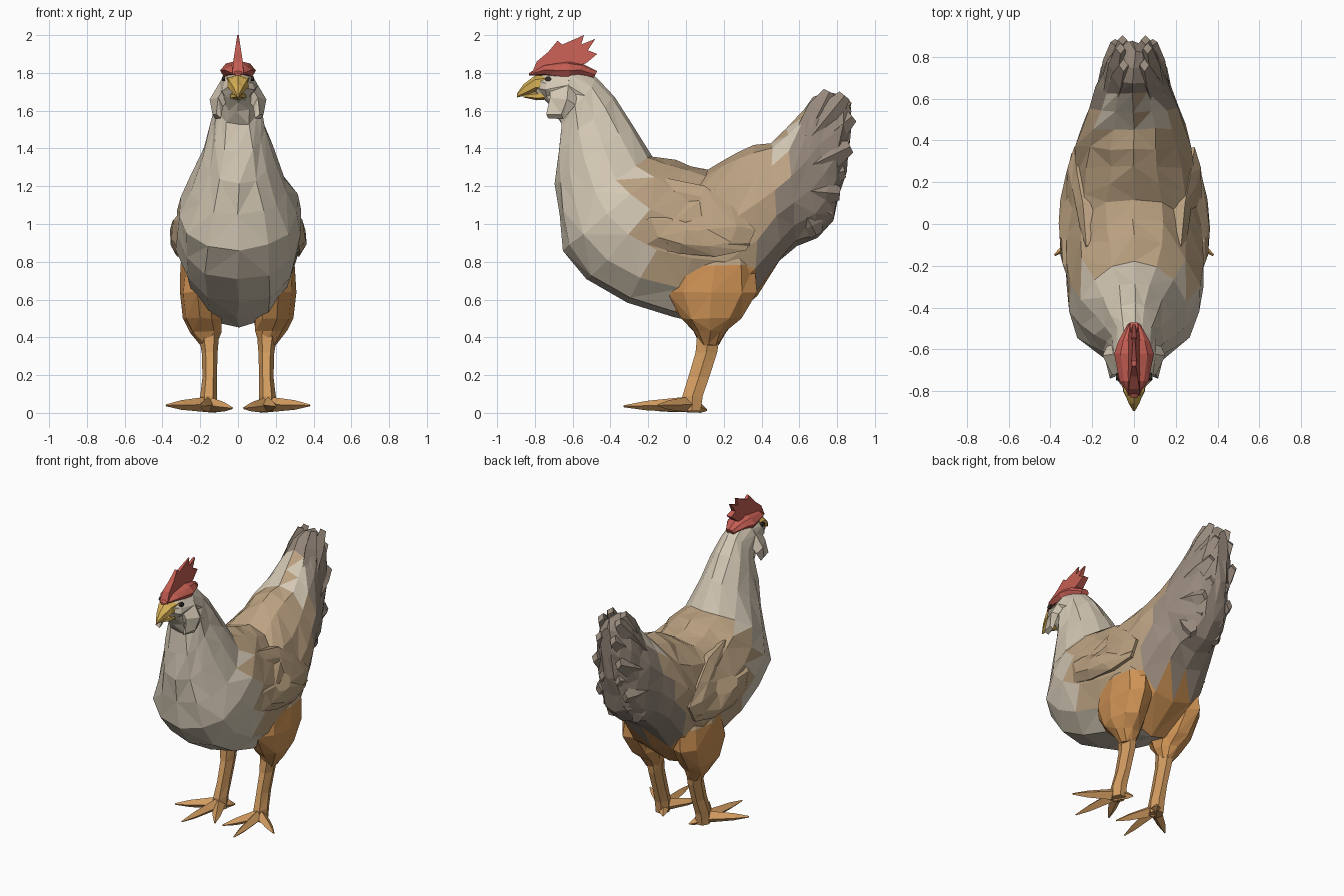
import bpy, bmesh, math, random
from mathutils import Vector

random.seed(4)
COLOURS = {
    "cream": (0.66, 0.58, 0.46), "tan": (0.50, 0.36, 0.22),
    "tail_brown": (0.31, 0.25, 0.20), "orange": (0.62, 0.29, 0.09),
    "comb_red": (0.55, 0.11, 0.085), "beak_yellow": (0.66, 0.42, 0.09),
    "leg_orange": (0.66, 0.34, 0.12), "eye_dark": (0.04, 0.03, 0.025),
}
MATS = {}
for key, rgb in COLOURS.items():
    MATS[key] = bpy.data.materials.new(key)
    MATS[key].diffuse_color = (*rgb, 1)


def finish(name, bm, rule):
    """Turn a bmesh into a flat shaded object; rule is a colour or f(centre)."""
    bmesh.ops.recalc_face_normals(bm, faces=bm.faces)
    names = list(COLOURS) if callable(rule) else [rule]
    mesh = bpy.data.meshes.new(name)
    for n in names:
        mesh.materials.append(MATS[n])
    if callable(rule):
        for f in bm.faces:
            f.material_index = names.index(rule(f.calc_center_median()))
    bm.to_mesh(mesh)
    bm.free()
    ob = bpy.data.objects.new(name, mesh)
    bpy.context.collection.objects.link(ob)
    return ob


def skin(name, rings, rule, jitter=0.0):
    """Bridge equal-sized rings of points and cap both ends."""
    bm = bmesh.new()
    loops = []
    for ring in rings:
        loops.append([bm.verts.new(Vector(p) + Vector([random.uniform(-jitter, jitter)
                      for _ in range(3)])) for p in ring])
    n = len(loops[0])
    for a, b in zip(loops, loops[1:]):
        for i in range(n):
            j = (i + 1) % n
            if random.random() < 0.5:
                bm.faces.new((a[i], a[j], b[j]))
                bm.faces.new((a[i], b[j], b[i]))
            else:
                bm.faces.new((a[i], a[j], b[i]))
                bm.faces.new((a[j], b[j], b[i]))
    bm.faces.new(loops[0])
    bm.faces.new(loops[-1])
    return finish(name, bm, rule)


def slices(stations, n):
    """Rings from (top y, top z, bottom y, bottom z, half width), fuller below."""
    rings = []
    for ty, tz, by, bz, w in stations:
        mid, half = Vector((0, ty + by, tz + bz)) / 2, Vector((0, ty - by, tz - bz)) / 2
        ring = []
        for i in range(n):
            a = math.tau * i / n
            s, c = math.sin(a), math.cos(a)
            x = math.copysign(abs(s) ** (0.8 if c < 0 else 1.12), s)
            ring.append(mid + half * c + Vector((w * x, 0, 0)))
        rings.append(ring)
    return rings


def flat_rings(stations, n, s):
    """Horizontal rings from (x, y, z, radius x, radius y)."""
    return [[(s * (x + rx * math.cos(math.tau * i / n)), y + ry * math.sin(math.tau * i / n), z)
             for i in range(n)] for x, y, z, rx, ry in stations]


def spike(name, base, tip, side, up, rule, middle=0.6, end=0.12):
    """Blade with a diamond section, scaled by middle and end along its length."""
    base, tip, side, up = map(Vector, (base, tip, side, up))
    rings = []
    for t, k in ((0, 1), (0.65, middle), (1, end)):
        c = base.lerp(tip, t)
        rings.append([c + side * k, c + up * k, c - side * k, c - up * k])
    return skin(name, rings, rule)


def plumage(c):
    x, y, z = c
    if 0.45 < y < 0.60 and z > 1.38 and abs(x) > 0.03:
        return "cream"
    if y > 0.35 + (z - 0.85) * 0.38 and z > 0.72:
        return "tail_brown"
    if y < (-0.30 if 1.08 < z < 1.22 else -0.22) or (z < 0.68 and y < -0.10):
        return "cream"
    if abs(x) < 0.13 and z < 0.6 and y < 0.2:
        return "cream"
    if z < 0.76 and y > -0.05:
        return "orange"
    return "tan"


# Head, neck, breast, back and tail core in one skin
skin("body", slices([
    (-0.80, 1.77, -0.79, 1.70, 0.04), (-0.74, 1.81, -0.74, 1.65, 0.08),
    (-0.58, 1.835, -0.69, 1.60, 0.10), (-0.47, 1.78, -0.66, 1.52, 0.115),
    (-0.38, 1.68, -0.68, 1.38, 0.14), (-0.28, 1.53, -0.69, 1.22, 0.19),
    (-0.18, 1.36, -0.67, 1.05, 0.255), (-0.06, 1.335, -0.65, 0.86, 0.32),
    (0.03, 1.31, -0.52, 0.70, 0.335), (0.12, 1.29, -0.32, 0.58, 0.33),
    (0.20, 1.34, -0.07, 0.50, 0.31), (0.28, 1.38, 0.18, 0.45, 0.295),
    (0.36, 1.41, 0.38, 0.61, 0.28), (0.45, 1.43, 0.50, 0.80, 0.25),
    (0.53, 1.50, 0.59, 0.88, 0.215), (0.62, 1.60, 0.69, 0.92, 0.185),
    (0.67, 1.67, 0.78, 1.02, 0.155), (0.75, 1.70, 0.815, 1.14, 0.125),
    (0.83, 1.69, 0.845, 1.28, 0.09), (0.87, 1.64, 0.865, 1.42, 0.045)], 14), plumage, 0.009)

# Comb: a cap over the crown and a thin jagged crest
skin("comb_base", slices([
    (-0.83, 1.80, -0.83, 1.785, 0.015), (-0.75, 1.845, -0.75, 1.785, 0.07),
    (-0.62, 1.865, -0.62, 1.76, 0.095), (-0.55, 1.85, -0.57, 1.78, 0.075),
    (-0.47, 1.81, -0.49, 1.77, 0.03)], 8), "comb_red")
crest = [(-0.82, 1.79), (-0.79, 1.86), (-0.73, 1.91), (-0.68, 1.97), (-0.655, 1.95),
         (-0.54, 2.00), (-0.555, 1.95), (-0.48, 1.98), (-0.52, 1.92), (-0.47, 1.90),
         (-0.53, 1.85), (-0.62, 1.83)]
skin("comb_crest", [[(s * (0.004 + 0.026 * min(1, (2.0 - z) / 0.17)), y, z) for y, z in crest]
                    for s in (-1, 1)], "comb_red")

# Beak: upper hooked half and lower half
skin("upper_beak", slices([(-0.72, 1.80, -0.72, 1.70, 0.07), (-0.80, 1.785, -0.80, 1.70, 0.058),
                           (-0.86, 1.74, -0.85, 1.68, 0.03), (-0.895, 1.69, -0.895, 1.67, 0.005)], 6),
     "beak_yellow")
skin("lower_beak", slices([(-0.72, 1.71, -0.72, 1.66, 0.055), (-0.79, 1.70, -0.79, 1.655, 0.04),
                           (-0.86, 1.685, -0.86, 1.67, 0.01)], 6), "beak_yellow")

# Tail feather tips (y, z) with the half spread of the pair
FEATHERS = [(0.76, 1.70, 0.05), (0.84, 1.68, 0.065), (0.88, 1.57, 0.055), (0.87, 1.41, 0.09),
            (0.84, 1.28, 0.06), (0.815, 1.16, 0.10), (0.77, 1.05, 0.07), (0.69, 0.94, 0.09)]
WING = [(-0.33, 1.12), (-0.27, 1.02), (-0.21, 0.89), (-0.04, 0.84), (0.16, 0.83), (0.32, 0.86),
        (0.37, 0.97), (0.24, 1.10), (0.10, 1.20), (-0.10, 1.24)]

for s, tag in ((1, "right"), (-1, "left")):
    # Eye and cheek lobe
    skin(tag + "_eye", [[(s * x, -0.73 + 0.018 * math.cos(a), 1.768 + 0.014 * math.sin(a))
                         for a in (math.tau * i / 6 for i in range(6))]
                        for x in (0.068, 0.086)], "eye_dark")
    skin(tag + "_cheek_lobe", [
        [(s * 0.06, -0.72, 1.74), (s * 0.085, -0.62, 1.77), (s * 0.07, -0.57, 1.72), (s * 0.05, -0.70, 1.66)],
        [(s * 0.105, -0.72, 1.67), (s * 0.15, -0.63, 1.66), (s * 0.13, -0.585, 1.63), (s * 0.08, -0.70, 1.62)],
        [(s * 0.115, -0.74, 1.58), (s * 0.135, -0.66, 1.58), (s * 0.12, -0.65, 1.555), (s * 0.09, -0.73, 1.56)]],
        "cream")

    # Folded wing: bulged plate, sunk into the back along its upper edge
    def wing_ring(x, k, cy=0.02, cz=1.02):
        return [(s * (x - 0.48 * max(0, z - 1.02) - 0.16 * max(0, y - 0.1) - 0.14 * max(0, -0.15 - y)),
                 cy + (y - cy) * k, cz + (z - cz) * k) for y, z in WING]
    skin(tag + "_wing", [wing_ring(0.24, 0.95), wing_ring(0.33, 1), wing_ring(0.36, 0.72),
                         wing_ring(0.36, 0.3)],
         lambda c: "cream" if c.y < -0.24 and c.z < 1.1 else "tan", 0.004)
    spike(tag + "_flight_feather", (s * 0.315, -0.1, 0.90), (s * 0.295, 0.34, 0.89),
          (s * 0.035, 0, 0), (0, 0, 0.05), "tan", 0.9)

    # Tail fan of broad blunt feathers
    for i, (y, z, x) in enumerate(FEATHERS):
        base = Vector((s * (x + 0.04), 0.62, 1.24 + (z - 1.3) * 0.45))
        d = (Vector((s * x, y, z)) - base).normalized()
        across = Vector((0, -d.z, d.y))
        spike(f"{tag}_tail_feather_{i}", base, (s * x, y, z),
              across * 0.07, (s * 0.045, 0, 0), "tail_brown", 1.0, 0.5)

    # Thigh, shank and toes
    skin(tag + "_thigh", flat_rings([
        (0.17, 0.16, 0.92, 0.09, 0.16), (0.195, 0.15, 0.78, 0.11, 0.22),
        (0.20, 0.14, 0.64, 0.11, 0.245), (0.188, 0.13, 0.50, 0.11, 0.16),
        (0.17, 0.125, 0.43, 0.085, 0.09), (0.155, 0.125, 0.36, 0.045, 0.05)], 9, s),
        lambda c: "tan" if c.z > 0.75 + 0.3 * (c.y - 0.1) else "orange", 0.006)
    skin(tag + "_shank", flat_rings([
        (0.155, 0.12, 0.42, 0.055, 0.07), (0.15, 0.108, 0.32, 0.042, 0.066),
        (0.15, 0.068, 0.19, 0.038, 0.064), (0.155, 0.035, 0.09, 0.045, 0.062),
        (0.155, 0.03, 0.01, 0.045, 0.055)], 6, s), "leg_orange")
    for part, tip in (("middle", (0.20, -0.33, 0.035)), ("outer", (0.38, -0.15, 0.04)),
                      ("inner", (0.03, -0.21, 0.025)), ("hind", (0.10, 0.11, 0.015))):
        start, end = Vector((s * 0.155, 0.02, 0.045)), Vector((s * tip[0], tip[1], tip[2]))
        d = (end - start).normalized()
        spike(f"{tag}_{part}_toe", start, end, Vector((-d.y, d.x, 0)) * 0.042,
              (0, 0, 0.042), "leg_orange")
